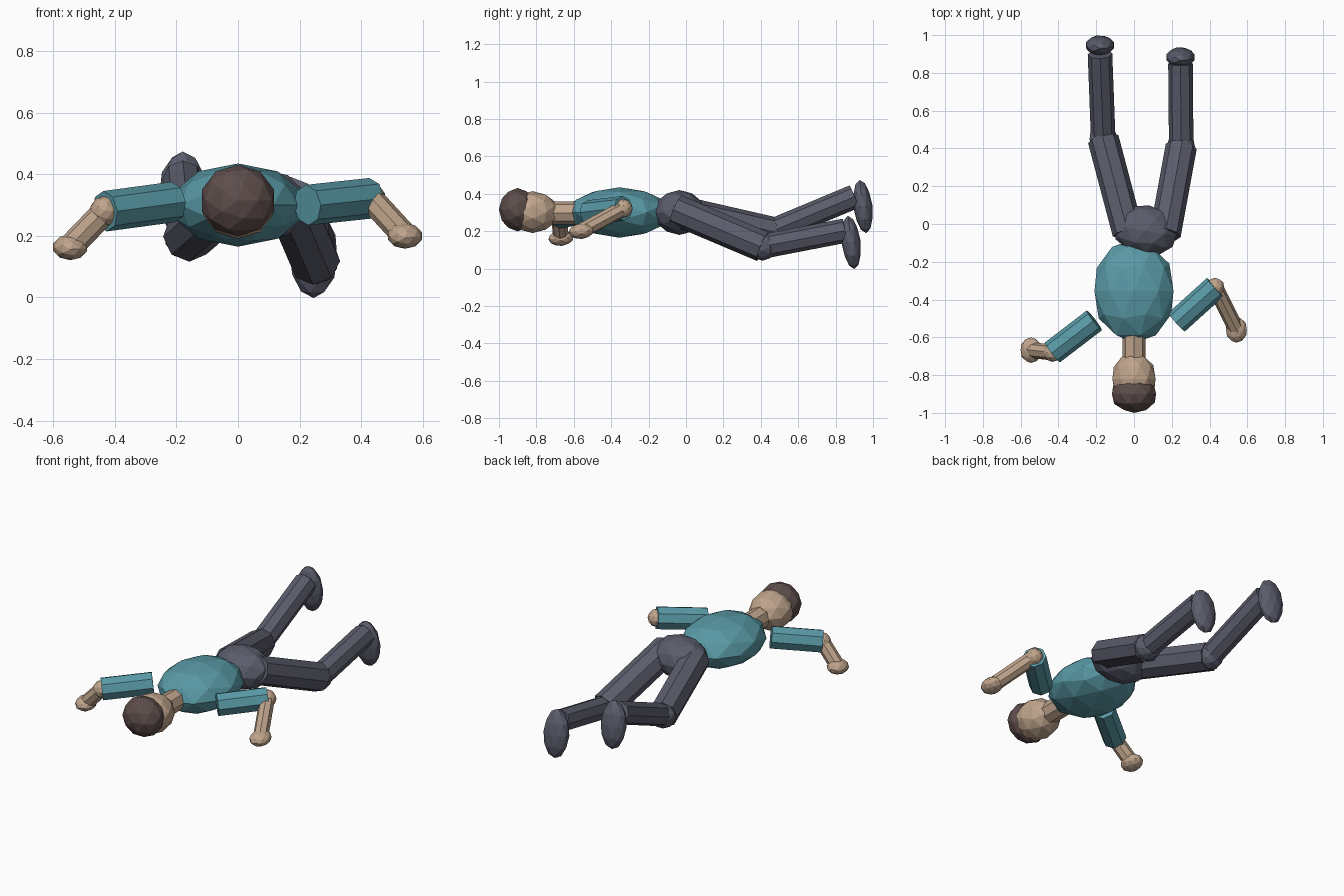
import bpy
from mathutils import Vector, Matrix

cube = bpy.data.objects.get("Cube")
if cube:
    bpy.data.objects.remove(cube, do_unlink=True)


def material(name, color):
    m = bpy.data.materials.new(name)
    m.use_nodes = True
    rgba = (*color, 1)
    m.diffuse_color = rgba
    m.node_tree.nodes["Principled BSDF"].inputs["Base Color"].default_value = rgba
    return m


teal = material("teal shirt", (0.10, 0.32, 0.38))
slate = material("slate trousers", (0.105, 0.11, 0.15))
skin = material("tan skin", (0.52, 0.37, 0.26))
brown = material("brown hair", (0.11, 0.075, 0.07))


def place(name, mat, center, axis, scale):
    """Turn the new primitive so its local z follows axis."""
    ob = bpy.context.object
    ob.name = name
    ob.data.materials.append(mat)
    rot = Vector(axis).to_track_quat("Z", "Y").to_matrix().to_4x4()
    ob.matrix_world = Matrix.Translation(center) @ rot @ Matrix.Diagonal((*scale, 1))
    return ob


def blob(name, mat, center, size, axis=(0, 1, 0)):
    """Faceted ellipsoid; size is (across, thick, along axis)."""
    bpy.ops.mesh.primitive_ico_sphere_add(subdivisions=2, radius=1)
    return place(name, mat, center, axis, size)


def limb(name, mat, start, end, radius):
    """Eight-sided capped cylinder between two joints."""
    a, b = Vector(start), Vector(end)
    bpy.ops.mesh.primitive_cylinder_add(vertices=8, radius=1, depth=1)
    return place(name, mat, (a + b) / 2, b - a, (radius, radius, (b - a).length))


# Trunk and head
blob("torso", teal, (0, -0.355, 0.3), (0.22, 0.135, 0.275))
blob("pelvis", slate, (0.06, -0.035, 0.3), (0.175, 0.12, 0.135), (0.17, 1, 0))
limb("neck", skin, (0, -0.55, 0.298), (0, -0.74, 0.298), 0.062)
blob("head", skin, (0, -0.82, 0.302), (0.12, 0.112, 0.14), (0, -1, 0))
blob("hair", brown, (0, -0.9, 0.315), (0.123, 0.116, 0.1), (0, -1, 0))

# Arms: shoulder, elbow, hand
arms = {
    "left": ((0.225, -0.52, 0.3), (0.43, -0.335, 0.322), (0.542, -0.56, 0.2)),
    "right": ((-0.21, -0.51, 0.31), (-0.432, -0.68, 0.28), (-0.545, -0.668, 0.163)),
}
for side, (shoulder, elbow, hand) in arms.items():
    limb(side + "_upper_arm", teal, shoulder, elbow, 0.066)
    blob(side + "_elbow", skin, elbow, (0.05, 0.05, 0.05))
    limb(side + "_forearm", skin, elbow, hand, 0.042)
    blob(side + "_hand", skin, hand, (0.058, 0.042, 0.068), (0, -1, -0.1))

# Legs: hip, knee, ankle, foot centre
legs = {
    "left": ((0.165, -0.055, 0.315), (0.25, 0.41, 0.118),
             (0.246, 0.85, 0.203), (0.246, 0.883, 0.14)),
    "right": ((-0.032, -0.045, 0.31), (-0.163, 0.45, 0.197),
              (-0.18, 0.9, 0.385), (-0.18, 0.946, 0.332)),
}
for side, (hip, knee, ankle, foot) in legs.items():
    limb(side + "_thigh", slate, hip, knee, 0.083)
    blob(side + "_knee", slate, knee, (0.076, 0.076, 0.076))
    limb(side + "_shin", slate, knee, ankle, 0.065)
    blob(side + "_foot", slate, foot, (0.079, 0.051, 0.143), (0, 0.12, -1))
